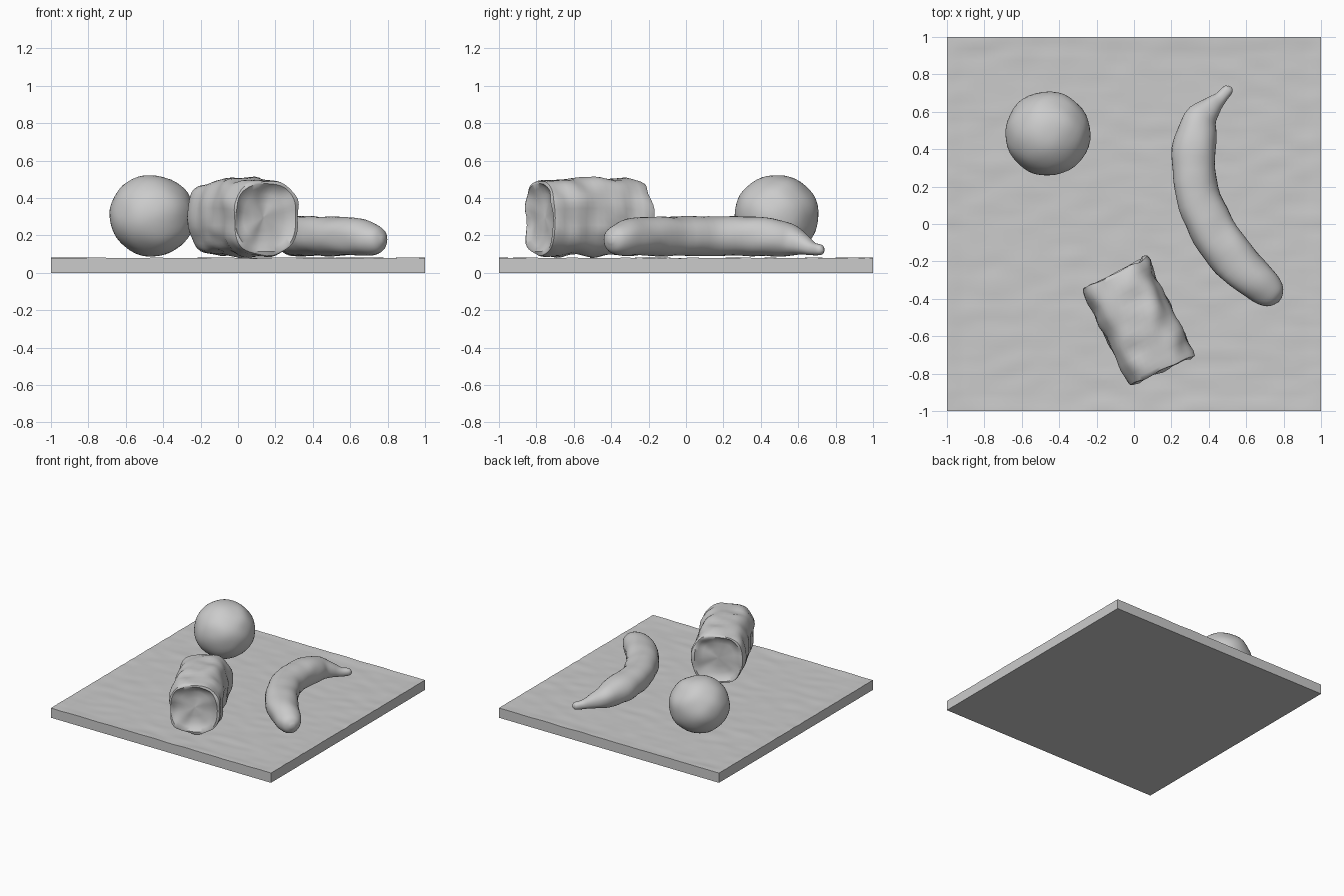
import bpy, bmesh, math
from mathutils import Vector, noise

if "Cube" in bpy.data.objects:
    bpy.data.objects.remove(bpy.data.objects["Cube"])

grey = bpy.data.materials.new("plain grey")
grey.diffuse_color = (0.6, 0.6, 0.6, 1)
grey.use_nodes = True
grey.node_tree.nodes["Principled BSDF"].inputs["Base Color"].default_value = grey.diffuse_color


def finish(name, bm, angle=50):
    bmesh.ops.recalc_face_normals(bm, faces=bm.faces)
    mesh = bpy.data.meshes.new(name)
    bm.to_mesh(mesh)
    bm.free()
    mesh.materials.append(grey)
    obj = bpy.data.objects.new(name, mesh)
    bpy.context.collection.objects.link(obj)
    bpy.ops.object.select_all(action='DESELECT')
    obj.select_set(True)
    bpy.context.view_layer.objects.active = obj
    bpy.ops.object.shade_smooth_by_angle(angle=math.radians(angle))
    return obj


def roughen(bm, amount, scale):
    """Push vertices along their normals with smooth noise."""
    bm.normal_update()
    for v, n in [(v, v.normal.copy()) for v in bm.verts]:
        v.co += n * amount * noise.noise(v.co * scale)


def resample(rows, steps):
    """Catmull-Rom interpolation between rows of numbers."""
    rows = [Vector(r) for r in rows]
    out = []
    for i in range(len(rows) - 1):
        a, b, c, d = rows[max(i - 1, 0)], rows[i], rows[i + 1], rows[min(i + 2, len(rows) - 1)]
        for k in range(steps):
            t = k / steps
            out.append(0.5 * (2 * b + (c - a) * t + (2 * a - 5 * b + 4 * c - d) * t * t
                              + (3 * b - a - 3 * c + d) * t ** 3))
    return out + [rows[-1]]


def loft(rings, sides, power):
    """Rings are (centre, sideways direction, half width, half height)."""
    bm = bmesh.new()
    loops = []
    for centre, side, w, h in rings:
        loop = []
        for i in range(sides):
            a = 2 * math.pi * i / sides
            c, s = math.cos(a), math.sin(a)
            x = math.copysign(abs(c) ** (2 / power), c) * w
            z = math.copysign(abs(s) ** (2 / power), s) * h
            loop.append(bm.verts.new(centre + side * x + Vector((0, 0, z))))
        loops.append(loop)
    for p, q in zip(loops, loops[1:]):
        for i in range(sides):
            j = (i + 1) % sides
            bm.faces.new((p[i], p[j], q[j], q[i]))
    bm.faces.new(loops[0])
    bm.faces.new(loops[-1])
    return bm


# Square board with a gently rippled top
N = 64
bm = bmesh.new()
bmesh.ops.create_grid(bm, x_segments=N, y_segments=N, size=1)
top = list(bm.faces)
for v in bm.verts:
    edge = max(abs(v.co.x), abs(v.co.y))
    ripple = 0.004 * noise.noise(Vector((v.co.x * 6, v.co.y * 14, 0)))
    v.co.z = 0.077 + ripple + (0.003 if edge > 0.95 else 0)
rim = [e for e in bm.edges if e.is_boundary]
skirt = bmesh.ops.extrude_edge_only(bm, edges=rim)["geom"]
for v in skirt:
    if isinstance(v, bmesh.types.BMVert):
        v.co.z = 0
bmesh.ops.holes_fill(bm, edges=[e for e in bm.edges if e.is_boundary], sides=0)
finish("board", bm, 40)

# Round fruit
bm = bmesh.new()
bmesh.ops.create_icosphere(bm, subdivisions=4, radius=1)
for v in bm.verts:
    v.co = Vector((-0.46 + v.co.x * 0.227, 0.483 + v.co.y * 0.227, 0.306 + v.co.z * 0.218))
roughen(bm, 0.008, 9)
finish("round_fruit", bm)

# Thick roll with sunken, uneven ends
back, front = Vector((-0.105, -0.26, 0)), Vector((0.15, -0.785, 0))
axis = (front - back).normalized()
side = Vector((-axis.y, axis.x, 0))
length = (front - back).length
# end profile: (distance inward from the end, scale)
cap = [(0.035, 0.05), (0.035, 0.35), (0.03, 0.6), (0.018, 0.78), (0.0, 0.9), (0.004, 0.97), (0.025, 1.0)]
body = [(0.025 + (length - 0.05) * i / 16, 1.0) for i in range(1, 16)]
stations = cap + body + [(length - d, s) for d, s in reversed(cap)]
rings = []
for d, s in stations:
    t = d / length
    high = 0.49 + 0.015 * math.sin(math.pi * t) + 0.006 * t
    low = 0.092
    centre = back + axis * d + Vector((0, 0, (high + low) / 2))
    rings.append((centre, side, 0.195 * s, (high - low) / 2 * s))
bm = loft(rings, 48, 2.7)
roughen(bm, 0.022, 9)
finish("roll", bm)

# Banana: x, y, z, half width, half height along its curve
path = [
    (0.515, 0.735, 0.120, 0.010, 0.010),
    (0.505, 0.720, 0.122, 0.028, 0.028),
    (0.465, 0.675, 0.128, 0.032, 0.034),
    (0.415, 0.630, 0.150, 0.055, 0.056),
    (0.355, 0.555, 0.176, 0.092, 0.086),
    (0.325, 0.430, 0.193, 0.114, 0.103),
    (0.318, 0.290, 0.195, 0.115, 0.105),
    (0.350, 0.120, 0.196, 0.118, 0.106),
    (0.425, -0.040, 0.196, 0.122, 0.106),
    (0.530, -0.185, 0.195, 0.120, 0.105),
    (0.640, -0.295, 0.190, 0.106, 0.098),
    (0.715, -0.355, 0.182, 0.090, 0.084),
    (0.760, -0.388, 0.178, 0.062, 0.060),
    (0.780, -0.403, 0.177, 0.015, 0.015),
]
points = resample(path, 4)
rings = []
for i, p in enumerate(points):
    a, b = points[max(i - 1, 0)], points[min(i + 1, len(points) - 1)]
    way = Vector((b[0] - a[0], b[1] - a[1], 0)).normalized()
    rings.append((Vector(p[:3]), Vector((-way.y, way.x, 0)), p[3], p[4]))
bm = loft(rings, 32, 2.2)
roughen(bm, 0.008, 9)
finish("banana", bm)
